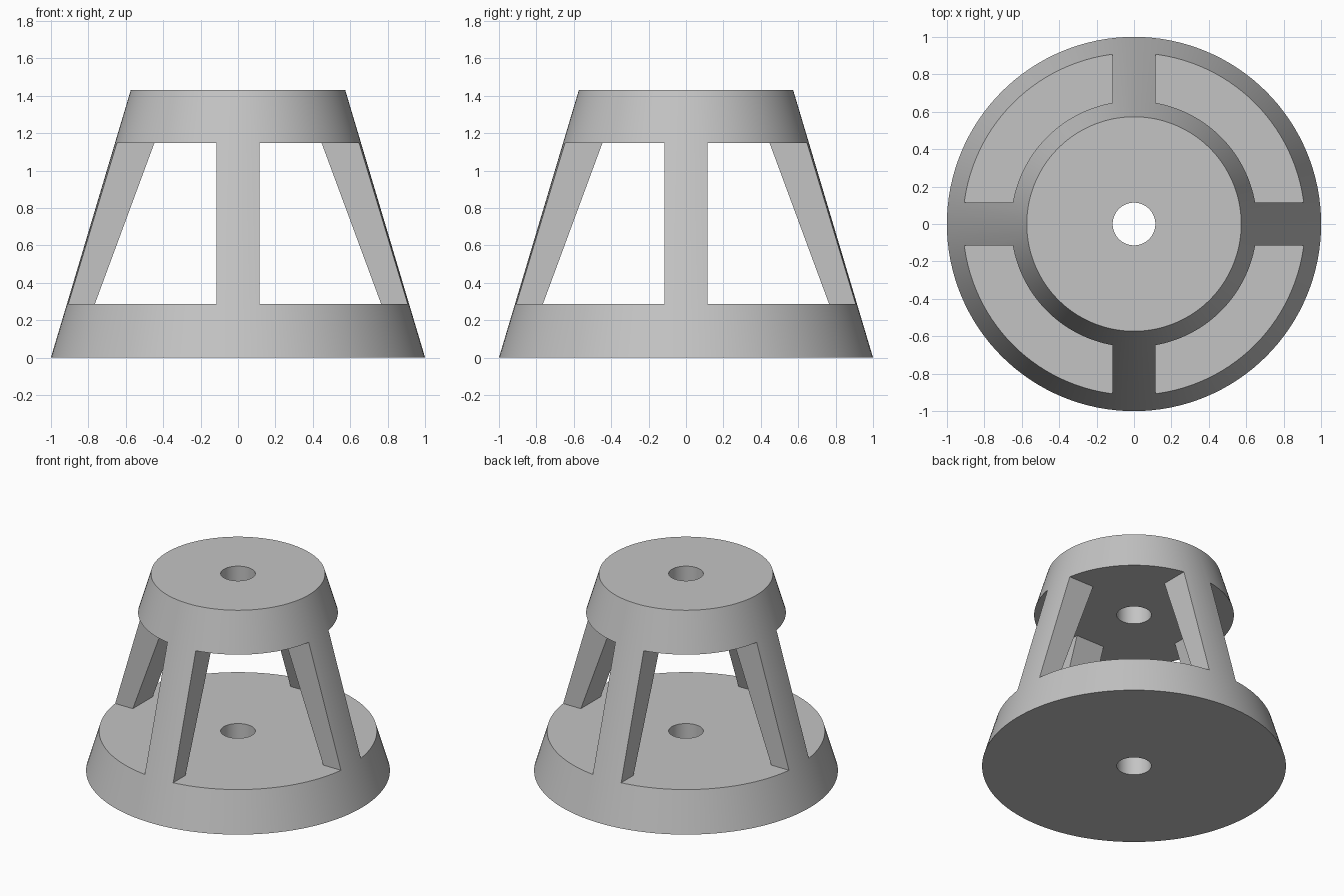
import bpy, bmesh, math

cube = bpy.data.objects.get("Cube")
if cube:
    bpy.data.objects.remove(cube, do_unlink=True)

HEIGHT, R_BASE, R_TOP, R_HOLE = 1.43, 1.0, 0.573, 0.114
Z_LOW, Z_HIGH = 0.287, 1.147      # window opening
LEG_HALF = 0.114                  # half width of a leg
IN_LOW, IN_HIGH = 0.765, 0.447    # inner face of the legs
SEGMENTS = 128

grey = bpy.data.materials.new("plain grey")
grey.use_nodes = True
colour = (0.55, 0.55, 0.55, 1)
grey.diffuse_color = colour
grey.node_tree.nodes["Principled BSDF"].inputs["Base Color"].default_value = colour


def make_object(name, bm):
    bmesh.ops.recalc_face_normals(bm, faces=bm.faces)
    mesh = bpy.data.meshes.new(name)
    bm.to_mesh(mesh)
    bm.free()
    mesh.materials.append(grey)
    obj = bpy.data.objects.new(name, mesh)
    bpy.context.collection.objects.link(obj)
    return obj


def loft(bm, rings, closed):
    """Join successive rings of vertices with quads."""
    pairs = list(zip(rings, rings[1:]))
    if closed:
        pairs.append((rings[-1], rings[0]))
    for a, b in pairs:
        for i in range(len(a)):
            j = (i + 1) % len(a)
            bm.faces.new((a[i], a[j], b[j], b[i]))


# Tapered body with a bore through its axis
bm = bmesh.new()
rings = []
for r, z in ((R_BASE, 0), (R_TOP, HEIGHT), (R_HOLE, HEIGHT), (R_HOLE, 0)):
    rings.append([bm.verts.new((r * math.cos(t), r * math.sin(t), z))
                  for t in (math.tau * i / SEGMENTS for i in range(SEGMENTS))])
loft(bm, rings, True)
body = make_object("stand_body", bm)

# Cutter for the hollow middle and the four windows, leaving four legs
bm = bmesh.new()
w, far = LEG_HALF, 1.5
rings = []
for inner, z in ((IN_LOW, Z_LOW), (IN_HIGH, Z_HIGH)):
    quarter = [(inner, w), (far, w), (far, far), (w, far), (w, inner)]
    ring = []
    for turn in range(4):
        c, s = ((1, 0), (0, 1), (-1, 0), (0, -1))[turn]
        ring += [bm.verts.new((c * x - s * y, s * x + c * y, z)) for x, y in quarter]
    rings.append(ring)
loft(bm, rings, False)
for ring in rings:
    bm.faces.new(ring)
cutter = make_object("window_cutter", bm)
cutter.hide_render = True

# Cut the windows, then drop the cutter
cut = body.modifiers.new("windows", "BOOLEAN")
cut.operation = "DIFFERENCE"
cut.solver = "EXACT"
cut.object = cutter
for obj in bpy.context.selected_objects:
    obj.select_set(False)
bpy.context.view_layer.objects.active = body
body.select_set(True)
bpy.ops.object.modifier_apply(modifier=cut.name)
bpy.data.objects.remove(cutter, do_unlink=True)
bpy.ops.object.shade_smooth_by_angle(angle=math.radians(30))
